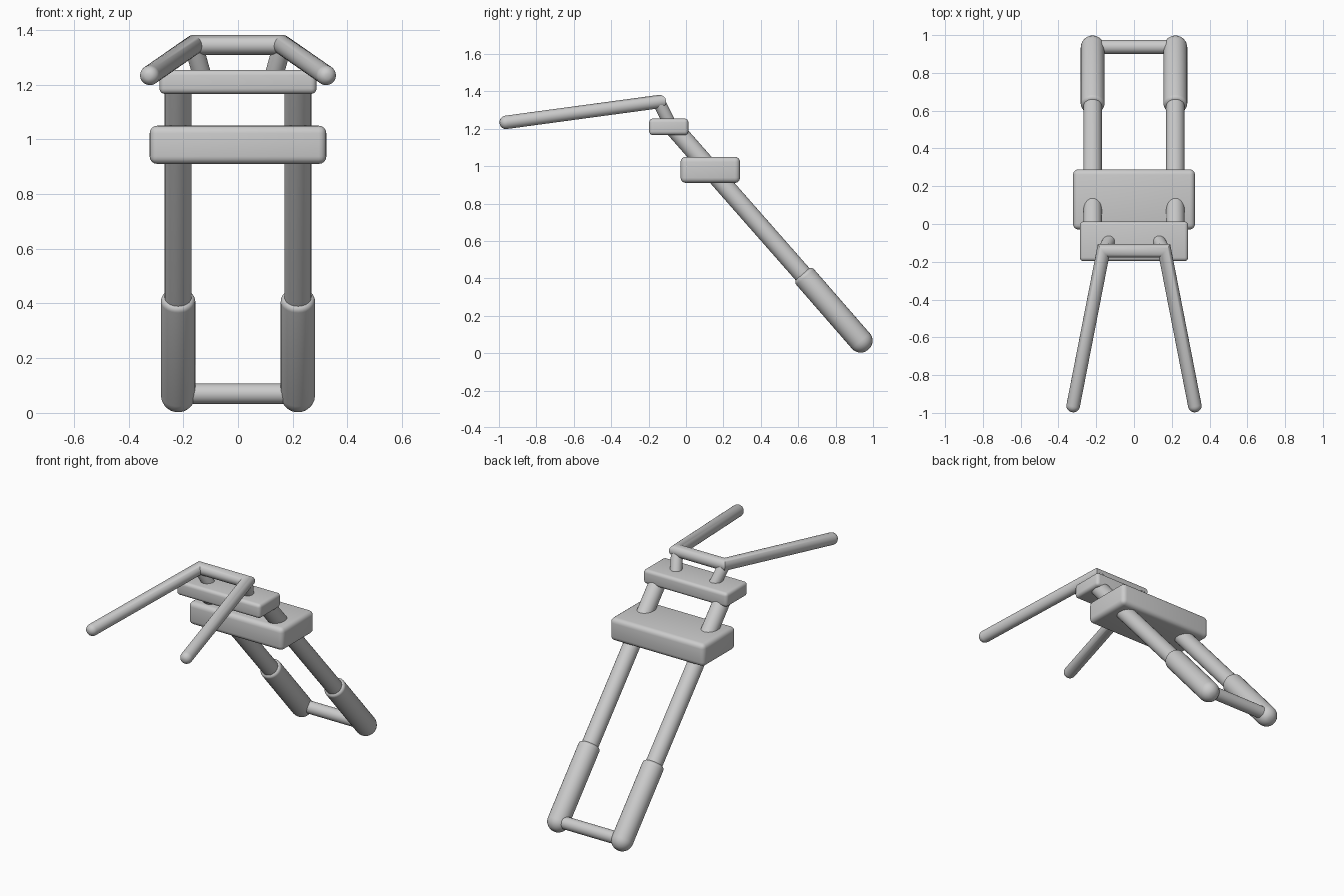
import bpy, bmesh, math
from mathutils import Vector

if "Cube" in bpy.data.objects:
    bpy.data.objects.remove(bpy.data.objects["Cube"])

SIDES, STEPS = 28, 6


def finish(bm, name):
    bmesh.ops.recalc_face_normals(bm, faces=bm.faces)
    me = bpy.data.meshes.new(name)
    bm.to_mesh(me)
    bm.free()
    ob = bpy.data.objects.new(name, me)
    bpy.context.collection.objects.link(ob)
    bpy.ops.object.select_all(action='DESELECT')
    ob.select_set(True)
    bpy.context.view_layer.objects.active = ob
    bpy.ops.object.shade_smooth_by_angle(angle=math.radians(40))
    return ob


def tube(name, points, r, round_start=0.0, round_end=0.0):
    """Round bar along points, mitred at corners, ends rounded by the given radius."""
    pts = [Vector(p) for p in points]
    dirs = [(b - a).normalized() for a, b in zip(pts, pts[1:])]
    d0, d1 = dirs[0], dirs[-1]
    u = d0.orthogonal().normalized()
    v = d0.cross(u)
    circle = [u * math.cos(t) + v * math.sin(t)
              for t in (2 * math.pi * i / SIDES for i in range(SIDES))]
    rings = []
    angles = [math.pi / 2 * i / STEPS for i in range(STEPS)]
    # rounded start
    if round_start:
        for a in reversed(angles[1:]):
            rad = r - round_start * (1 - math.cos(a))
            rings.append([pts[0] - d0 * round_start * math.sin(a) + c * rad for c in circle])
    ring = [pts[0] + c * r for c in circle]
    rings.append(ring)
    # mitred corners and last ring
    for i, d in enumerate(dirs):
        n = (d + dirs[i + 1]).normalized() if i + 1 < len(dirs) else d
        ring = [p + d * ((pts[i + 1] - p).dot(n) / d.dot(n)) for p in ring]
        rings.append(ring)
    # rounded end
    if round_end:
        for a in angles[1:]:
            k = (r - round_end * (1 - math.cos(a))) / r
            rings.append([pts[-1] + d1 * round_end * math.sin(a) + (p - pts[-1]) * k for p in ring])
    bm = bmesh.new()
    vs = [[bm.verts.new(p) for p in rg] for rg in rings]
    for a, b in zip(vs, vs[1:]):
        for i in range(SIDES):
            j = (i + 1) % SIDES
            bm.faces.new((a[i], a[j], b[j], b[i]))
    bm.faces.new(vs[0])
    bm.faces.new(vs[-1])
    return finish(bm, name)


def block(name, center, size, bevel):
    bm = bmesh.new()
    bmesh.ops.create_cube(bm, size=1)
    bmesh.ops.scale(bm, vec=size, verts=bm.verts)
    bmesh.ops.translate(bm, vec=center, verts=bm.verts)
    bmesh.ops.bevel(bm, geom=bm.edges[:], offset=bevel, segments=4,
                    profile=0.5, affect='EDGES')
    return finish(bm, name)


# Fork legs, handlebar risers
for side, s in (("left", -1), ("right", 1)):
    x = 0.219 * s
    tube(f"{side}_upper_fork_tube", [(x, 0.72, 0.312), (x, -0.075, 1.216)], 0.049, 0, 0.015)
    tube(f"{side}_lower_fork_leg", [(x, 0.935, 0.065), (x, 0.637, 0.407)], 0.063, 0.062, 0.022)
    tube(f"{side}_handlebar_riser",
         [(0.125 * s, -0.078, 1.21), (0.162 * s, -0.145, 1.343)], 0.034, 0, 0.033)

# Axle between the leg ends
tube("axle", [(-0.22, 0.938, 0.07), (0.22, 0.938, 0.07)], 0.037)

# Clamps
block("lower_clamp", (0, 0.13, 0.98), (0.646, 0.318, 0.14), 0.028)
block("upper_clamp", (0, -0.092, 1.21), (0.574, 0.21, 0.088), 0.02)

# Handlebar
tube("handlebar", [(-0.322, -0.962, 1.234), (-0.162, -0.142, 1.345),
                   (0.162, -0.142, 1.345), (0.322, -0.962, 1.234)], 0.036, 0.035, 0.035)
